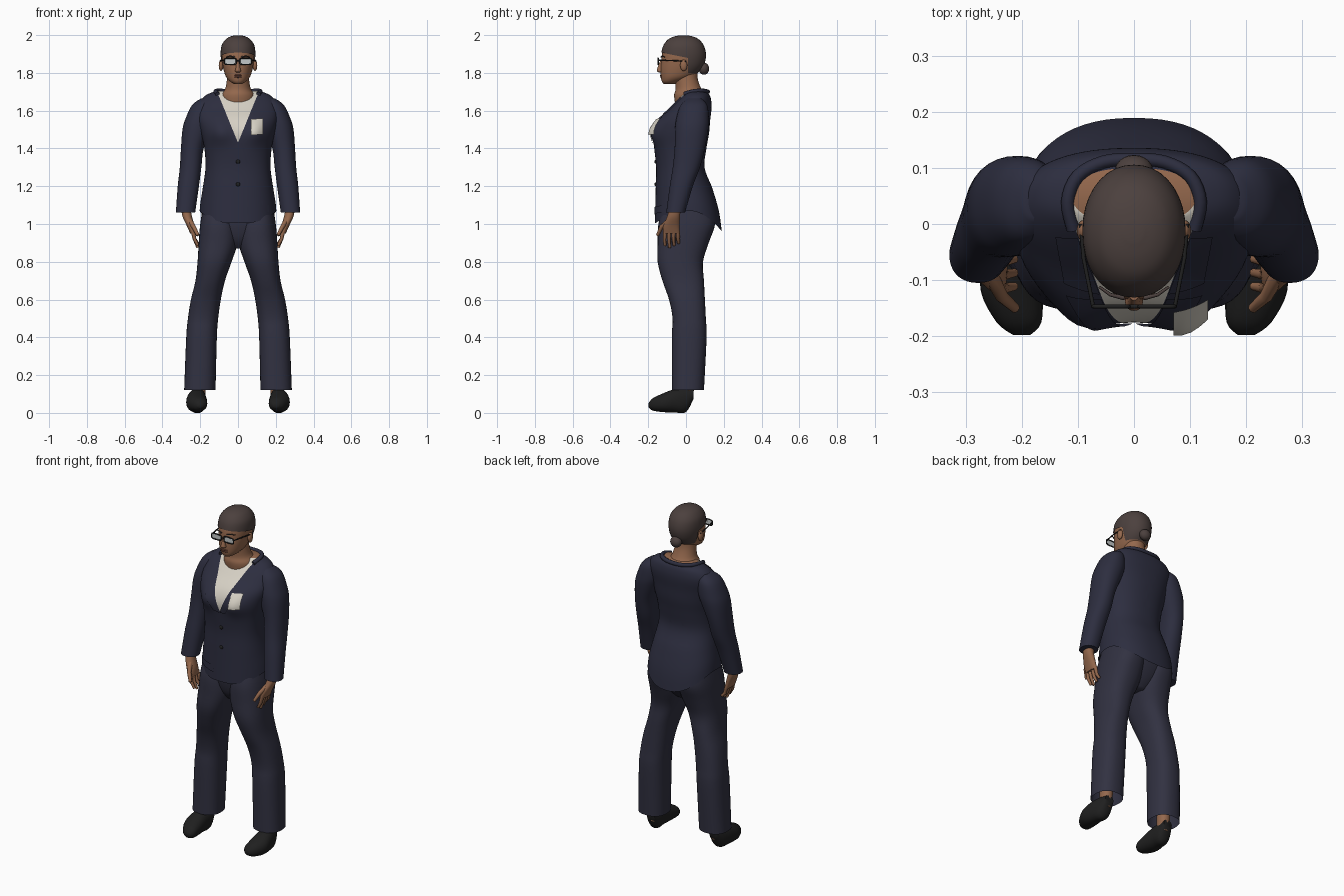
import bpy, bmesh, math
from mathutils import Vector
from mathutils.bvhtree import BVHTree

default = bpy.data.objects.get("Cube")
if default:
    bpy.data.objects.remove(default, do_unlink=True)


def material(name, *rgb):
    mat = bpy.data.materials.new(name)
    mat.use_nodes = True
    mat.diffuse_color = (*rgb, 1)
    bsdf = next(n for n in mat.node_tree.nodes if n.type == "BSDF_PRINCIPLED")
    bsdf.inputs["Base Color"].default_value = (*rgb, 1)
    return mat


navy = material("jacket navy", .026, .027, .05)
trouser = material("trouser navy", .031, .031, .053)
skin = material("brown skin", .30, .14, .075)
lip = material("lip brown", .19, .075, .05)
hair = material("dark brown hair", .072, .052, .048)
white = material("off white", .68, .64, .56)
black = material("shoe black", .014, .014, .014)
glass = material("pale lens", .55, .58, .58)


def finish(name, bm, *mats):
    bmesh.ops.recalc_face_normals(bm, faces=bm.faces)
    mesh = bpy.data.meshes.new(name)
    bm.to_mesh(mesh)
    bm.free()
    for mat in mats:
        mesh.materials.append(mat)
    obj = bpy.data.objects.new(name, mesh)
    bpy.context.collection.objects.link(obj)
    bpy.ops.object.select_all(action="DESELECT")
    obj.select_set(True)
    bpy.context.view_layer.objects.active = obj
    bpy.ops.object.shade_smooth_by_angle(angle=math.radians(50))
    return obj


def smooth_rows(rows, steps):
    """Catmull-Rom interpolation between cross-sections."""
    out = []
    last = len(rows) - 1
    for i in range(last):
        a, b, c, d = (rows[min(max(j, 0), last)] for j in range(i - 1, i + 3))
        for k in range(steps):
            t = k / steps
            out.append([q + t / 2 * (r - p + t * (2*p - 5*q + 4*r - s + t * (3*(q - r) + s - p)))
                        for p, q, r, s in zip(a, b, c, d)])
    return out + [list(rows[-1])]


def oval(cx, cy, rx, ry, seg, power):
    for i in range(seg):
        a = 2 * math.pi * i / seg
        c, s = math.cos(a), math.sin(a)
        yield (cx + rx * math.copysign(abs(c) ** (2 / power), c),
               cy + ry * math.copysign(abs(s) ** (2 / power), s))


def loft(rows, side=1, power=2.2, seg=36, steps=4, caps=True, shape=None):
    """Skin stacked ovals given as (z, centre x, centre y, radius x, radius y)."""
    bm = bmesh.new()
    rings = []
    for z, cx, cy, rx, ry in smooth_rows(rows, steps):
        ring = []
        for x, y in oval(cx, cy, rx, ry, seg, power):
            p = Vector((x, y, z))
            p = shape(p) if shape else p
            ring.append(bm.verts.new((p.x * side, p.y, p.z)))
        rings.append(ring)
    for low, high in zip(rings, rings[1:]):
        for i in range(seg):
            j = (i + 1) % seg
            bm.faces.new((low[i], low[j], high[j], high[i]))
    if caps:
        bm.faces.new(rings[0][::-1])
    bm.faces.new(rings[-1])
    return bm


def cut(bm, point, normal):
    bmesh.ops.bisect_plane(bm, geom=bm.verts[:] + bm.edges[:] + bm.faces[:],
                           plane_co=point, plane_no=normal)


def ball(name, centre, radii, mat):
    bm = bmesh.new()
    bmesh.ops.create_uvsphere(bm, u_segments=20, v_segments=12, radius=1)
    bmesh.ops.scale(bm, vec=radii, verts=bm.verts)
    bmesh.ops.translate(bm, vec=centre, verts=bm.verts)
    return finish(name, bm, mat)


def tube(name, points, radius, mat, taper=1, cyclic=False):
    curve = bpy.data.curves.new(name, "CURVE")
    curve.dimensions = "3D"
    curve.bevel_depth, curve.bevel_resolution, curve.use_fill_caps = radius, 2, True
    spline = curve.splines.new("POLY")
    spline.use_cyclic_u = cyclic
    spline.points.add(len(points) - 1)
    for i, (dot, p) in enumerate(zip(spline.points, points)):
        dot.co = (*p, 1)
        dot.radius = 1 + (taper - 1) * i / (len(points) - 1)
    curve.materials.append(mat)
    obj = bpy.data.objects.new(name, curve)
    bpy.context.collection.objects.link(obj)


# Jacket body: hem dips at front and back, chest swells at both sides
def tailor(p):
    hang = min(max((1.2 - p.z) / .13, 0), 1)
    p.z -= hang * (.065 if p.y < 0 else .11) * min(1, ((p.y - .015) / .175) ** 2)
    if p.y < 0:
        p.y -= .022 * math.exp(-((abs(p.x) - .095) / .05) ** 2 - ((p.z - 1.485) / .06) ** 2)
    return p


jacket = loft([(1.07, 0, .012, .203, .177), (1.12, 0, .006, .198, .169), (1.2, 0, -.012, .185, .148),
               (1.3, 0, -.03, .172, .128), (1.4, 0, -.03, .178, .138), (1.48, 0, -.026, .195, .148),
               (1.55, 0, -.01, .21, .138), (1.61, 0, .022, .212, .113), (1.65, 0, .04, .2, .094),
               (1.685, 0, .052, .165, .072), (1.705, 0, .05, .11, .05)],
              power=2.3, seg=64, caps=False, shape=tailor)
surface = BVHTree.FromBMesh(jacket)
for s in (1, -1):
    cut(jacket, (0, 0, 1.43), (s, 0, -.41))
for f in jacket.faces:
    c = f.calc_center_median()
    if c.z > 1.704:
        f.material_index = 2
    elif c.y < .04 and abs(c.x) < (c.z - 1.43) * .41:
        f.material_index = 1
finish("jacket_and_shirt", jacket, navy, white, skin)


def patch(name, corners, mat, lift=.006, side=1, n=8):
    """Thin plate laid on the jacket front; corners are (x, z) going round."""
    bm = bmesh.new()
    a, b, c, d = (Vector(p) for p in corners)
    grid = []
    for i in range(n + 1):
        row = []
        for j in range(n + 1):
            p = a.lerp(b, i / n).lerp(d.lerp(c, i / n), j / n)
            hit = surface.ray_cast(Vector((p.x * side, -1, p.y)), Vector((0, 1, 0)))[0]
            row.append(bm.verts.new((p.x * side, (hit.y if hit else 0) - lift, p.y)))
        grid.append(row)
    for i in range(n):
        for j in range(n):
            bm.faces.new((grid[i][j], grid[i + 1][j], grid[i + 1][j + 1], grid[i][j + 1]))
    bmesh.ops.solidify(bm, geom=bm.faces[:], thickness=.005)
    finish(name, bm, mat)


# Buttons and badge
for z in (1.33, 1.21):
    hit = surface.ray_cast(Vector((0, -1, z)), Vector((0, 1, 0)))[0]
    ball("jacket_button", hit, (.011, .007, .011), black)
patch("chest_badge", [(.07, 1.47), (.132, 1.475), (.132, 1.56), (.07, 1.555)], white, lift=.014)

for s, label in ((1, "left"), (-1, "right")):
    # Lapels and pocket flaps
    patch(label + "_lapel", [(.002, 1.425), (.058, 1.573), (.122, 1.565), (.04, 1.43)], navy, side=s)
    patch(label + "_collar_front", [(.061, 1.58), (.1, 1.675), (.14, 1.665), (.125, 1.585)], navy, side=s)
    patch(label + "_pocket_flap", [(.045, 1.05), (.165, 1.065), (.165, 1.1), (.045, 1.09)], navy, side=s)

    # Sleeves
    finish(label + "_sleeve", loft(
        [(1.665, .17, .045, .025, .035), (1.63, .188, .042, .055, .07), (1.56, .203, .035, .074, .086),
         (1.5, .22, .03, .074, .088), (1.4, .242, .02, .06, .08), (1.3, .251, .002, .057, .072),
         (1.2, .263, -.025, .056, .061), (1.06, .278, -.055, .051, .05)], side=s), navy)

    # Hands with spread fingers
    finish(label + "_palm", loft(
        [(1.09, .277, -.056, .025, .03), (1.04, .269, -.066, .025, .034),
         (.99, .25, -.077, .021, .043), (.95, .239, -.077, .014, .044)], side=s, seg=20), skin)
    for k in range(4):
        y, drop = -.11 + k * .022, .012 * abs(k - 1)
        tube(label + "_finger", [(s * .24, y, .965), (s * .23, y * 1.08 + .005, .92),
                                 (s * .213, y * 1.1 + .01, .875 + drop)], .0115, skin, .65)
    tube(label + "_thumb", [(s * .256, -.09, 1.02), (s * .235, -.13, .985),
                            (s * .212, -.15, .94)], .014, skin, .65)

    # Trouser legs, ankles and shoes
    finish(label + "_trouser_leg", loft(
        [(.12, .202, .01, .083, .085), (.4, .193, .017, .081, .092), (.5, .185, .017, .08, .088),
         (.6, .17, .005, .079, .095), (.7, .147, -.015, .078, .11), (.8, .124, -.03, .09, .12),
         (.9, .105, -.015, .103, .135), (1, .1, .004, .1, .15), (1.09, .095, .01, .09, .13)],
        side=s, power=2.4, caps=False), trouser)
    finish(label + "_ankle", loft([(.06, .205, 0, .03, .035), (.2, .203, .01, .035, .04)],
                                  side=s, seg=16), skin)
    finish(label + "_shoe", loft(
        [(-.198, .2, .04, .015, .012), (-.175, .205, .045, .04, .033), (-.12, .218, .054, .055, .05),
         (-.06, .218, .064, .051, .062), (0, .212, .068, .042, .064), (.04, .208, .1, .028, .025)],
        side=s, seg=24, shape=lambda p: Vector((p.x, p.z, p.y))), black)

    # Ear, eyebrow and glasses
    ball(label + "_ear", (s * .09, -.012, 1.84), (.012, .019, .03), skin)
    tube(label + "_eyebrow", [(s * .018, -.132, 1.884), (s * .042, -.126, 1.889),
                              (s * .062, -.112, 1.884)], .004, hair, .6)
    rim = [(x, -.147, z) for x, z in oval(s * .041, 1.861, .032, .017, 28, 4)]
    tube(label + "_glasses_rim", rim, .0035, black, cyclic=True)
    bm = bmesh.new()
    bm.faces.new([bm.verts.new(p) for p in rim])
    finish(label + "_lens", bm, glass)
    tube(label + "_glasses_arm", [(s * .073, -.146, 1.867), (s * .09, -.06, 1.865),
                                  (s * .095, 0, 1.86)], .0035, black)

tube("glasses_bridge", [(-.01, -.147, 1.864), (.01, -.147, 1.864)], .0035, black)

# Hips join the legs
finish("trouser_seat", loft([(.87, 0, -.01, .06, .07), (.92, 0, -.005, .13, .11), (1, 0, .005, .185, .14),
                             (1.09, 0, .01, .185, .145)]), trouser)

# Collar round the back of the neck
half = [(.108, -.01, 1.688), (.118, .04, 1.702), (.1, .085, 1.705), (.055, .11, 1.702)]
band = half + [(0, .115, 1.7)] + [(-x, y, z) for x, y, z in half[::-1]]
tube("jacket_collar", smooth_rows(band, 4), .012, navy)

# Neck and head
finish("neck", loft([(1.62, 0, .02, .09, .075), (1.68, 0, .02, .09, .083), (1.715, 0, .013, .068, .068),
                     (1.77, 0, .002, .058, .06), (1.83, 0, 0, .055, .06)], power=2), skin)
skull = [(1.742, 0, -.088, .022, .03), (1.755, 0, -.075, .043, .053), (1.78, 0, -.047, .064, .086),
         (1.82, 0, -.028, .077, .107), (1.86, 0, -.018, .084, .113), (1.9, 0, -.015, .086, .112),
         (1.94, 0, -.015, .08, .1), (1.97, 0, -.015, .06, .076), (1.985, 0, -.015, .036, .046),
         (1.992, 0, -.015, .01, .012)]
finish("head", loft(skull, power=2.1), skin)
finish("nose", loft([(1.802, 0, -.133, .009, .01), (1.81, 0, -.138, .016, .016), (1.825, 0, -.137, .012, .015),
                     (1.865, 0, -.126, .008, .01)], seg=16), skin)
for z in (1.787, 1.779):
    ball("lip", (0, -.13, z), (.022, .008, .005), lip)

# Swept-back hair with a bun
cap = loft([(z + .007, x, y + .002, rx + .006, ry + .006) for z, x, y, rx, ry in skull], power=2.1)
cut(cap, (0, -.12, 1.905), (0, .2, 1))
cut(cap, (0, .01, 1.8), (0, 1, 0))
cut(cap, (0, 0, 1.8), (0, 0, 1))
bare = []
for f in cap.faces:
    c = f.calc_center_median()
    if c.z < 1.905 - .2 * (c.y + .12) and (c.y < .01 or c.z < 1.8):
        bare.append(f)
bmesh.ops.delete(cap, geom=bare, context="FACES")
finish("hair", cap, hair)
ball("hair_bun", (0, .095, 1.822), (.034, .028, .032), hair)
